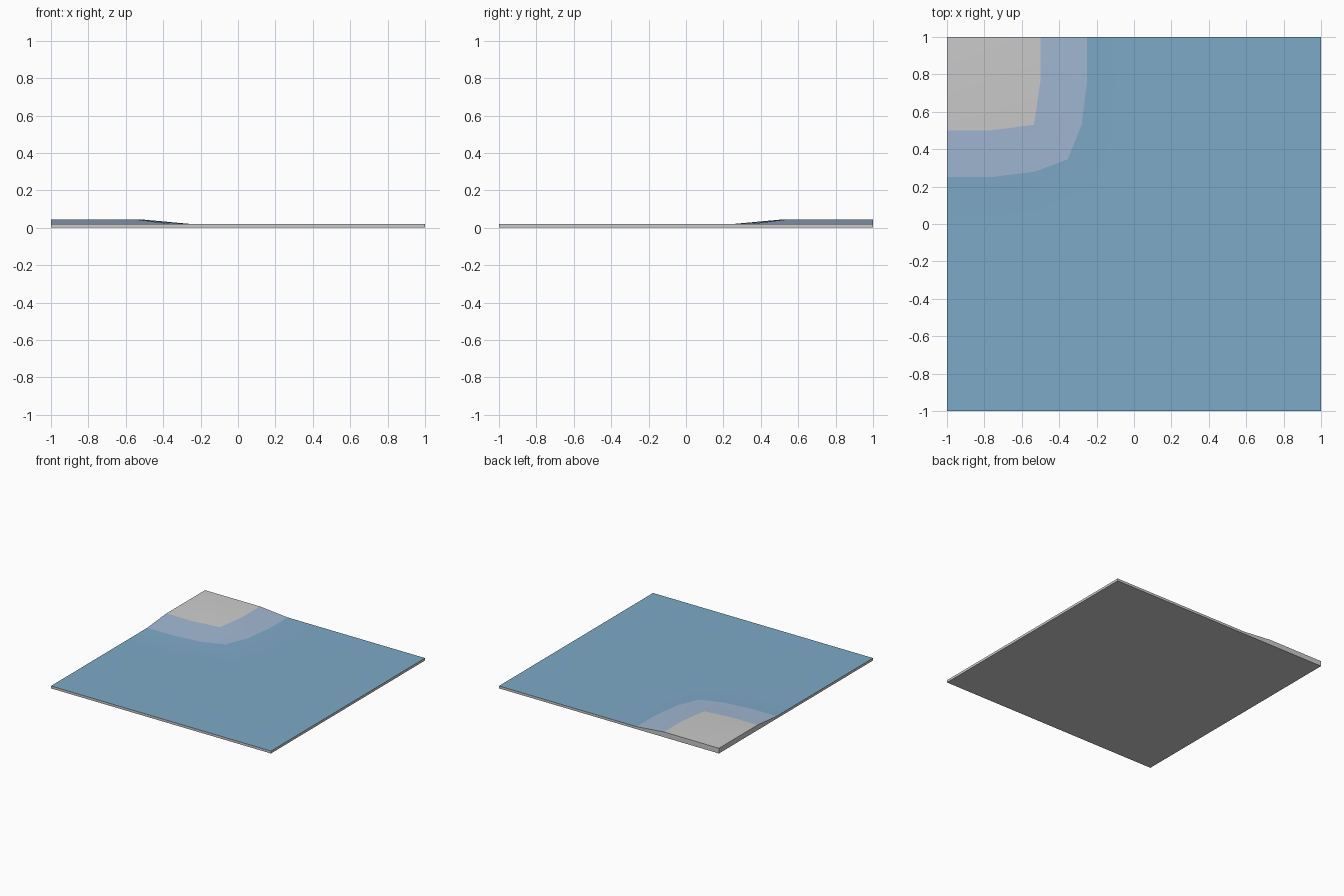
import bpy, bmesh

if "Cube" in bpy.data.objects:
    bpy.data.objects.remove(bpy.data.objects["Cube"])

BASE, HIGH = 0.02, 0.043


def material(name, color):
    m = bpy.data.materials.new(name)
    m.diffuse_color = (*color, 1)
    m.use_nodes = True
    m.node_tree.nodes["Principled BSDF"].inputs["Base Color"].default_value = m.diffuse_color
    return m


bm = bmesh.new()
mats = [None,
        material("pale_blue", (0.36, 0.48, 0.65)),
        material("blue", (0.21, 0.40, 0.58))]
GREY, PALE, BLUE = 0, 1, 2


def mirrored(half):
    """Complete a contour from the back edge to the left edge across the corner diagonal."""
    return half + [(-y, -x) for x, y in reversed(half)]


def ring(points, z):
    return [bm.verts.new((x, y, z)) for x, y in points]


def face(verts, mat=GREY):
    unique = list(dict.fromkeys(verts))
    if len(unique) > 2:
        f = bm.faces.new(unique)
        f.material_index = mat


def bridge(a, b, mat):
    for i in range(len(a) - 1):
        face([a[i], a[i + 1], b[i + 1], b[i]], mat)


# contours around the raised back left corner
edge = ring([(-0.5, 1), (-0.5, 0.77), (-0.535, 0.53), (-0.77, 0.5), (-1, 0.5)], HIGH)
plateau = edge[:2] + [edge[2]] * 2 + edge[2:]
plateau = [edge[0], edge[1], edge[2], edge[2], edge[2], edge[3], edge[4]]
foot = ring([(-0.25, 1), (-0.25, 0.77), (-0.28, 0.53), (-0.355, 0.345),
             (-0.53, 0.28), (-0.77, 0.25), (-1, 0.25)], BASE)
flat_half = [(0, 1), (0, 0.77), (-0.03, 0.5)]
flat = ring(flat_half + [(-0.15, 0.15)] + mirrored(flat_half)[3:], BASE)

# tile corners: back left, back right, front right, front left
peak = bm.verts.new((-1, 1, HIGH))
br, fr, fl = ring([(1, 1), (1, -1), (-1, -1)], BASE)
bottom = ring([(-1, 1), (1, 1), (1, -1), (-1, -1)], 0)

# plateau, slope and flat ground
face([peak] + edge)
bridge(plateau, foot, PALE)
bridge(foot, flat, BLUE)
face(flat + [fl, fr, br], BLUE)

# bottom and side walls
face(bottom)
face([bottom[0], peak, edge[0], foot[0], flat[0], br, bottom[1]])
face([bottom[0], peak, edge[-1], foot[-1], flat[-1], fl, bottom[3]])
face([bottom[1], br, fr, bottom[2]])
face([bottom[2], fr, fl, bottom[3]])
bmesh.ops.recalc_face_normals(bm, faces=bm.faces)

mesh = bpy.data.meshes.new("ground_tile")
bm.to_mesh(mesh)
bm.free()
for m in mats:
    mesh.materials.append(m)
tile = bpy.data.objects.new("ground_tile", mesh)
bpy.context.collection.objects.link(tile)

# soft slope, crisp tile edges
bpy.context.view_layer.objects.active = tile
tile.select_set(True)
bpy.ops.object.shade_smooth_by_angle(angle=0.52)
